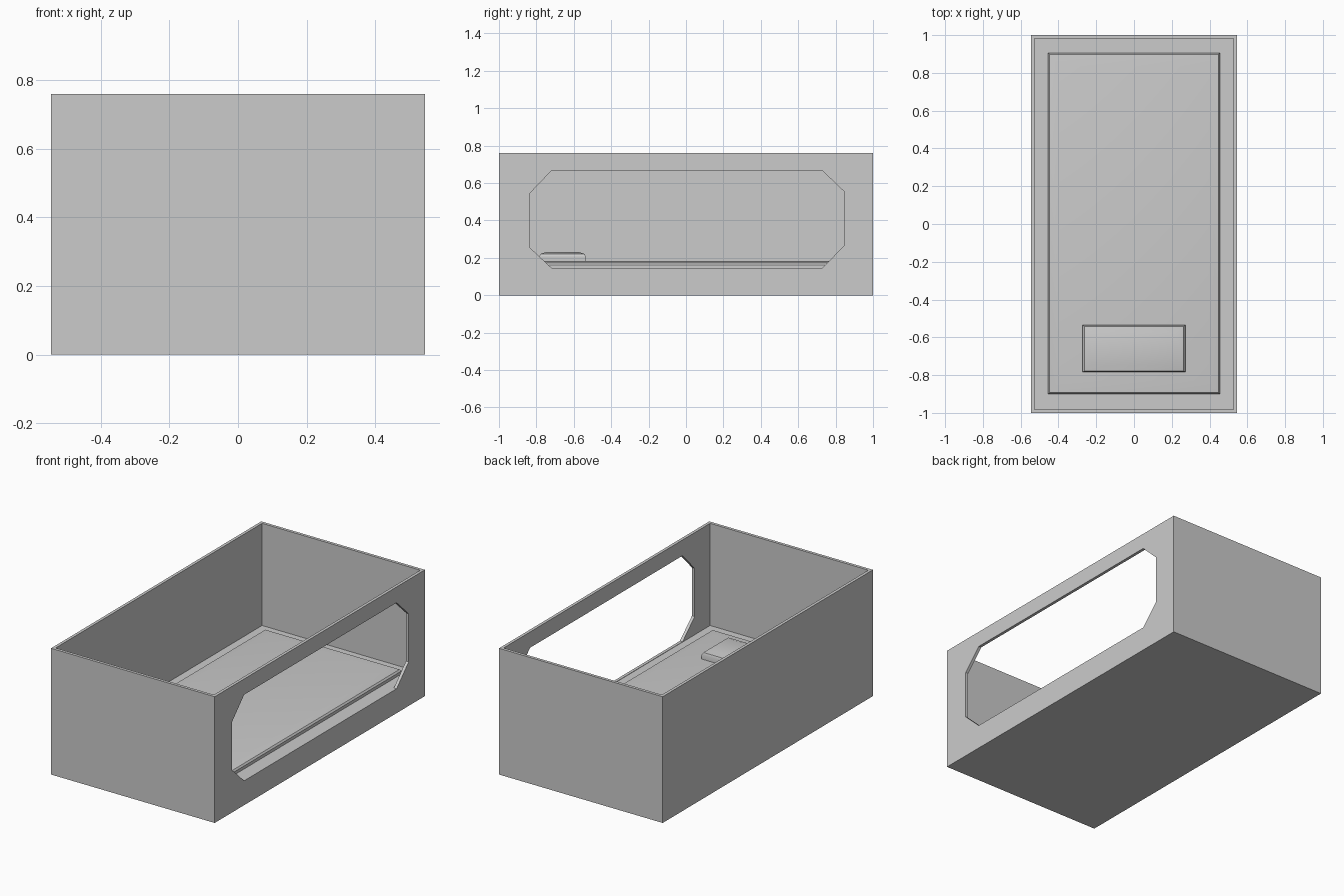
import bpy, bmesh

if "Cube" in bpy.data.objects:
    bpy.data.objects.remove(bpy.data.objects["Cube"])


def make_object(name, bm):
    bmesh.ops.recalc_face_normals(bm, faces=bm.faces)
    mesh = bpy.data.meshes.new(name)
    bm.to_mesh(mesh)
    bm.free()
    obj = bpy.data.objects.new(name, mesh)
    bpy.context.collection.objects.link(obj)
    return obj


def stacked_rectangles(name, centre_y, rings, smooth=False):
    """Loft rectangles given as (half_x, half_y, z); cap both ends."""
    bm = bmesh.new()
    loops = [[bm.verts.new((sx * hx, centre_y + sy * hy, z))
              for sx, sy in ((-1, -1), (1, -1), (1, 1), (-1, 1))]
             for hx, hy, z in rings]
    for a, b in zip(loops, loops[1:]):
        for i in range(4):
            j = (i + 1) % 4
            bm.faces.new((a[i], a[j], b[j], b[i]))
    bm.faces.new(loops[0][::-1])
    bm.faces.new(loops[-1])
    obj = make_object(name, bm)
    if smooth:
        bpy.ops.object.select_all(action='DESELECT')
        obj.select_set(True)
        bpy.context.view_layer.objects.active = obj
        bpy.ops.object.shade_smooth_by_angle(angle=0.52)
    return obj


# Open box: outer wall, rim, inner wall, raised floor
W, L, H, T, FLOOR = 0.545, 1.0, 0.76, 0.018, 0.145
box = stacked_rectangles("open_box", 0, [
    (W, L, 0), (W, L, H), (W - T, L - T, H), (W - T, L - T, FLOOR)])

# Chamfered window cut through the right wall
outline = [(-0.72, 0.147), (0.73, 0.147), (0.845, 0.265), (0.845, 0.555),
           (0.73, 0.665), (-0.72, 0.665), (-0.835, 0.545), (-0.835, 0.255)]
bm = bmesh.new()
face = bm.faces.new([bm.verts.new((0.48, y, z)) for y, z in outline])
ext = bmesh.ops.extrude_face_region(bm, geom=[face])
bmesh.ops.translate(bm, vec=(0.15, 0, 0),
                    verts=[v for v in ext["geom"] if isinstance(v, bmesh.types.BMVert)])
cutter = make_object("window_cutter", bm)
cutter.hide_render = True
mod = box.modifiers.new("window", 'BOOLEAN')
mod.operation = 'DIFFERENCE'
mod.solver = 'EXACT'
mod.object = cutter
bpy.context.view_layer.objects.active = box
bpy.ops.object.modifier_apply(modifier=mod.name)
bpy.data.objects.remove(cutter)

# Mattress with a sharp edge band and softly crowned top
stacked_rectangles("mattress", 0.003, [
    (0.455, 0.903, FLOOR - 0.01), (0.455, 0.903, 0.163),
    (0.447, 0.895, 0.173), (0.395, 0.832, 0.182)], smooth=True)

# Pillow near the front end
stacked_rectangles("pillow", -0.66, [
    (0.272, 0.124, 0.175), (0.272, 0.124, 0.208),
    (0.263, 0.118, 0.221), (0.225, 0.088, 0.231)], smooth=True)
